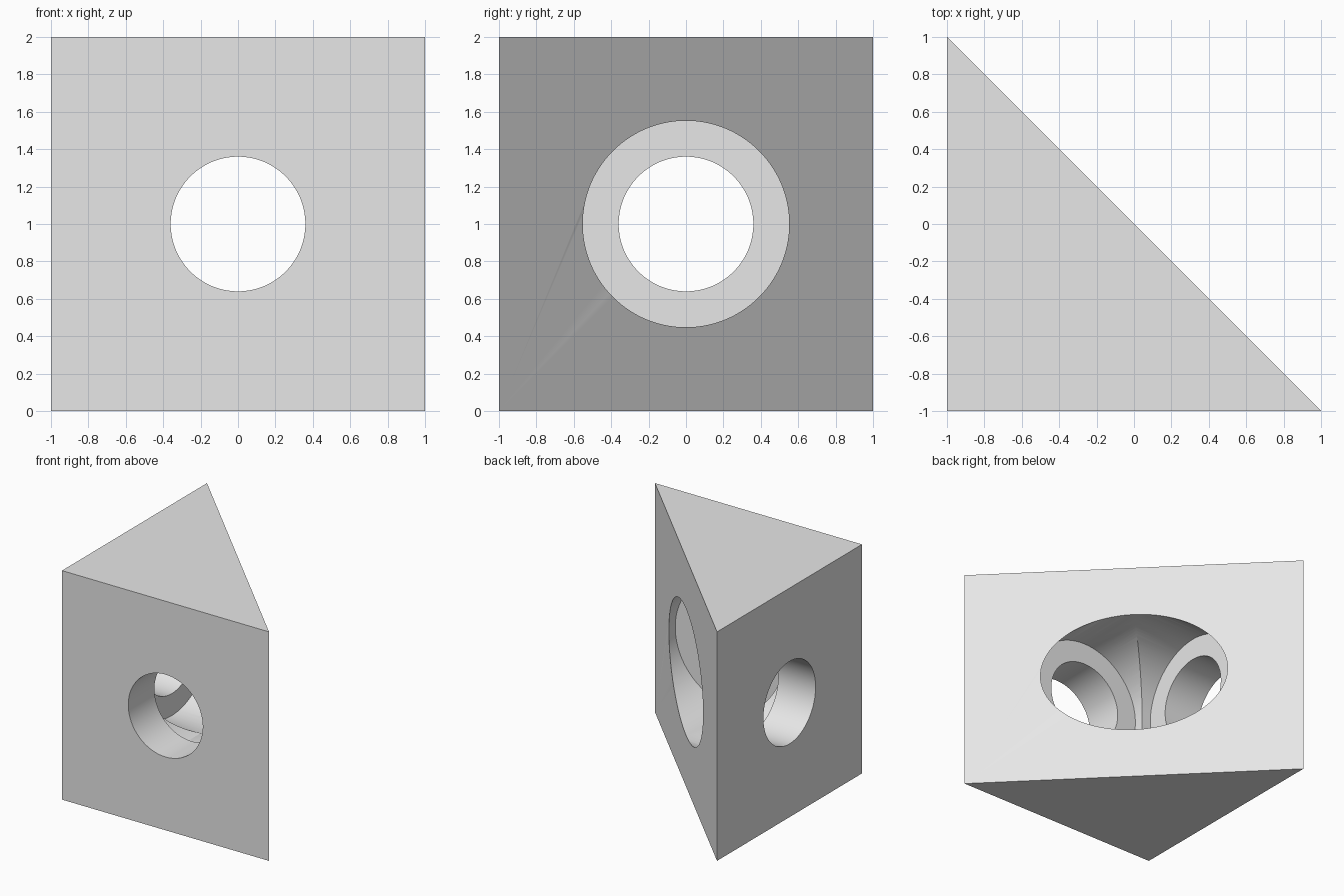
import bpy
import bmesh
import math
from mathutils import Matrix

cube = bpy.data.objects.get("Cube")
if cube:
    bpy.data.objects.remove(cube, do_unlink=True)

BORE, COUNTERBORE, SEAT, SIDES = 0.36, 0.552, 0.64, 128

grey = bpy.data.materials.new("light grey")
grey.use_nodes = True
grey.diffuse_color = (0.8, 0.8, 0.8, 1)
grey.node_tree.nodes["Principled BSDF"].inputs["Base Color"].default_value = (0.8, 0.8, 0.8, 1)


def make_object(name, bm):
    bmesh.ops.recalc_face_normals(bm, faces=bm.faces)
    mesh = bpy.data.meshes.new(name)
    bm.to_mesh(mesh)
    bm.free()
    obj = bpy.data.objects.new(name, mesh)
    mesh.materials.append(grey)
    bpy.context.collection.objects.link(obj)
    return obj


def stepped_cutter(name, turn):
    """Narrow through bore that widens behind a flat seat, turned from z to its axis."""
    bm = bmesh.new()
    rings = []
    for radius, height in ((BORE, -1.5), (BORE, -SEAT), (COUNTERBORE, -SEAT), (COUNTERBORE, 1.5)):
        angles = [2 * math.pi * i / SIDES for i in range(SIDES)]
        rings.append([bm.verts.new((radius * math.cos(a), radius * math.sin(a), height)) for a in angles])
    for low, high in zip(rings, rings[1:]):
        for i in range(SIDES):
            j = (i + 1) % SIDES
            bm.faces.new((low[i], low[j], high[j], high[i]))
    bm.faces.new(rings[0])
    bm.faces.new(rings[-1])
    bm.transform(Matrix.Translation((0, 0, 1)) @ turn)
    obj = make_object(name, bm)
    obj.hide_render = True
    obj.hide_set(True)
    return obj


# Triangular corner block
bm = bmesh.new()
base = bm.faces.new([bm.verts.new(p) for p in ((-1, -1, 0), (1, -1, 0), (-1, 1, 0))])
top = bmesh.ops.extrude_face_region(bm, geom=[base])["geom"]
bmesh.ops.translate(bm, verts=[v for v in top if isinstance(v, bmesh.types.BMVert)], vec=(0, 0, 2))
block = make_object("corner_block", bm)

# Crossing stepped bores, both opening on the slanted side
cutters = [
    stepped_cutter("side_bore_cutter", Matrix.Rotation(math.pi / 2, 4, "Y")),
    stepped_cutter("front_bore_cutter", Matrix.Rotation(-math.pi / 2, 4, "X")),
]
bpy.context.view_layer.objects.active = block
block.select_set(True)
for cutter in cutters:
    cut = block.modifiers.new(cutter.name, "BOOLEAN")
    cut.operation = "DIFFERENCE"
    cut.solver = "EXACT"
    cut.object = cutter
    bpy.ops.object.modifier_apply(modifier=cut.name)
for cutter in cutters:
    bpy.data.objects.remove(cutter, do_unlink=True)

bpy.ops.object.shade_smooth_by_angle(angle=math.radians(30))
